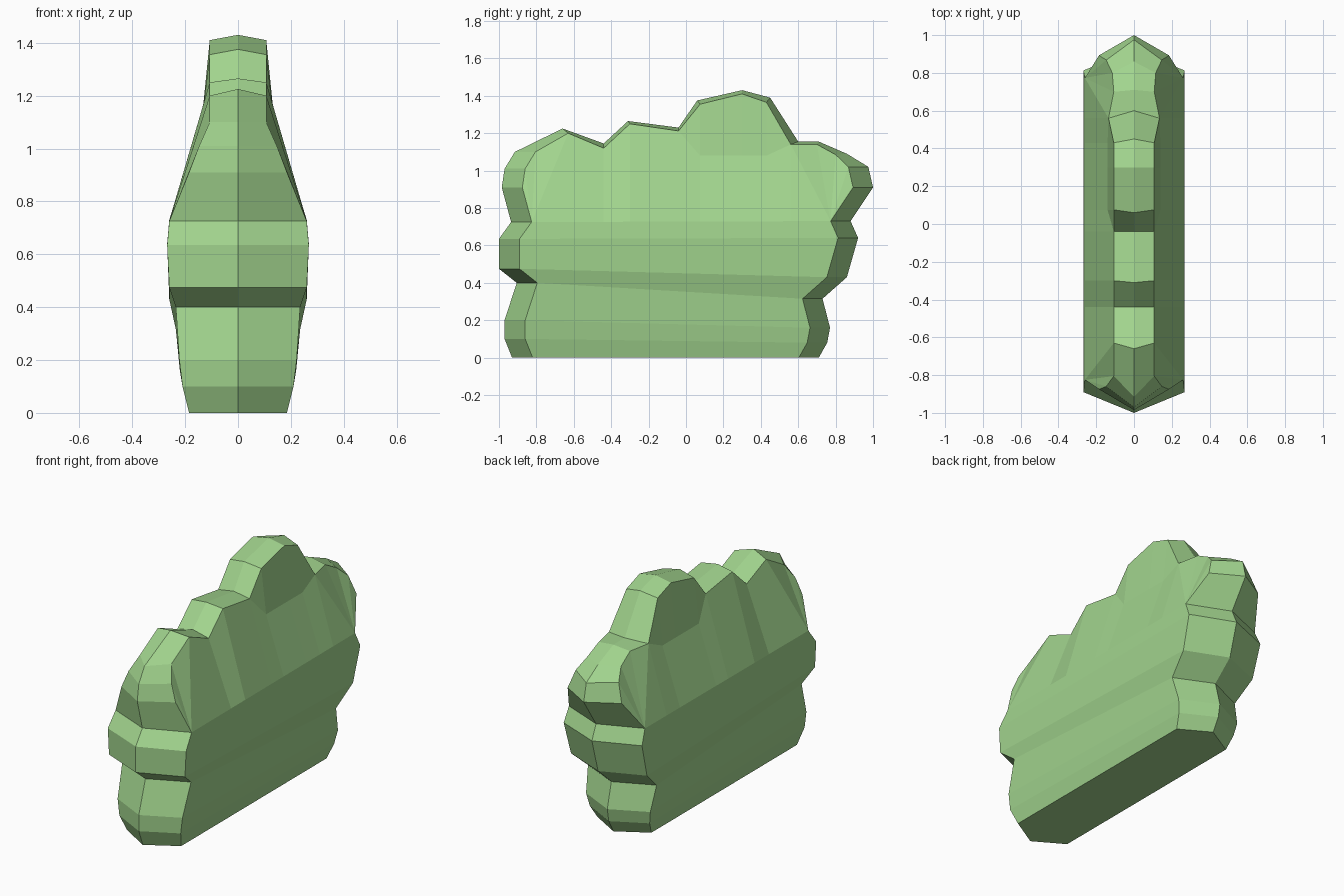
import bpy, bmesh

if "Cube" in bpy.data.objects:
    bpy.data.objects.remove(bpy.data.objects["Cube"])

# Rim profile of each end: (y, z, half thickness), bottom to top
FRONT = [(-.93, 0, .185), (-.97, .10, .21), (-.97, .20, .222), (-.905, .40, .235),
         (-1, .475, .26), (-1, .635, .268), (-.935, .725, .26),
         (-.985, .91, .185), (-.97, 1.01, .147), (-.915, 1.10, .107)]
BACK = [(.71, 0, .185), (.755, .08, .205), (.77, .16, .22), (.73, .315, .235),
        (.86, .43, .26), (.92, .64, .268), (.88, .73, .26),
        (1, .91, .185), (.975, 1.02, .147)]
# Leafy top: (rim y, rim z, side y, side z, half thickness)
TOP = [(-.66, 1.225, -.63, 1.20, .107), (-.44, 1.145, -.44, 1.12, .107),
       (-.31, 1.265, -.30, 1.25, .107), (-.04, 1.23, -.04, 1.212, .107),
       (.06, 1.375, .075, 1.355, .107), (.30, 1.43, .30, 1.41, .107),
       (.45, 1.39, .43, 1.365, .107), (.60, 1.155, .56, 1.14, .135),
       (.71, 1.155, .70, 1.14, .107), (.86, 1.09, .80, 1.085, .115)]
N = 7  # levels in the layered lower body

bm = bmesh.new()


def vert(x, y, z):
    return bm.verts.new((x, y, z))


rim = ([vert(0, y, z) for y, z, w in FRONT] + [vert(0, t[0], t[1]) for t in TOP]
       + [vert(0, y, z) for y, z, w in reversed(BACK)])
bottoms = []

for s in (1, -1):
    front = [vert(s * w, y + .11, z) for y, z, w in FRONT]
    back = [vert(s * w, y - .107, z) for y, z, w in BACK]
    top = [vert(s * t[4], t[2], t[3]) for t in TOP]
    side = front + top + back[::-1]
    bottoms.append((front[0], back[0]))

    # Bevelled rim around the outline
    for i in range(len(rim) - 1):
        bm.faces.new((rim[i], rim[i + 1], side[i + 1], side[i]))

    # Layered lower body
    for i in range(N - 1):
        bm.faces.new((front[i], front[i + 1], back[i + 1], back[i]))

    # Upper body: columns below each top point, fans at both ends
    f, b = front[N - 1], back[N - 1]
    feet = [f]
    for v in top[1:8]:
        t = (v.co.y - f.co.y) / (b.co.y - f.co.y)
        feet.append(vert(*f.co.lerp(b.co, t)))
    for i in range(7):
        upper = (top[i], top[i + 1])
        if 3 <= i <= 6:  # tall clump bends above the shoulder
            mids = [vert(s * .14, v.co.y, 1.08) if 4 <= j <= 6 else v
                    for j, v in ((i, top[i]), (i + 1, top[i + 1]))]
            bm.faces.new([v for k, v in enumerate((top[i], top[i + 1], mids[1], mids[0]))
                          if k < 2 or v not in upper])
            upper = mids
        low = (feet[i + 1], feet[i])
        bm.faces.new((upper[0], upper[1], *low))
    for chain, hub in ((front[N:] + [top[0]], f),
                       (top[7:] + back[:N - 1:-1], b)):
        for p, q in zip(chain, chain[1:]):
            bm.faces.new((p, q, hub))
    bm.faces.new((top[7], b, feet[-1]))

# Flat underside
(f1, b1), (f2, b2) = bottoms
bm.faces.new((rim[0], f1, b1, rim[-1], b2, f2))

bmesh.ops.remove_doubles(bm, verts=bm.verts, dist=.0005)
bmesh.ops.recalc_face_normals(bm, faces=bm.faces)
mesh = bpy.data.meshes.new("bush")
bm.to_mesh(mesh)
bm.free()

bush = bpy.data.objects.new("bush", mesh)
bpy.context.collection.objects.link(bush)
leaf = bpy.data.materials.new("leaf_green")
leaf.diffuse_color = (.36, .66, .27, 1)
leaf.use_nodes = True
leaf.node_tree.nodes["Principled BSDF"].inputs["Base Color"].default_value = leaf.diffuse_color
mesh.materials.append(leaf)
